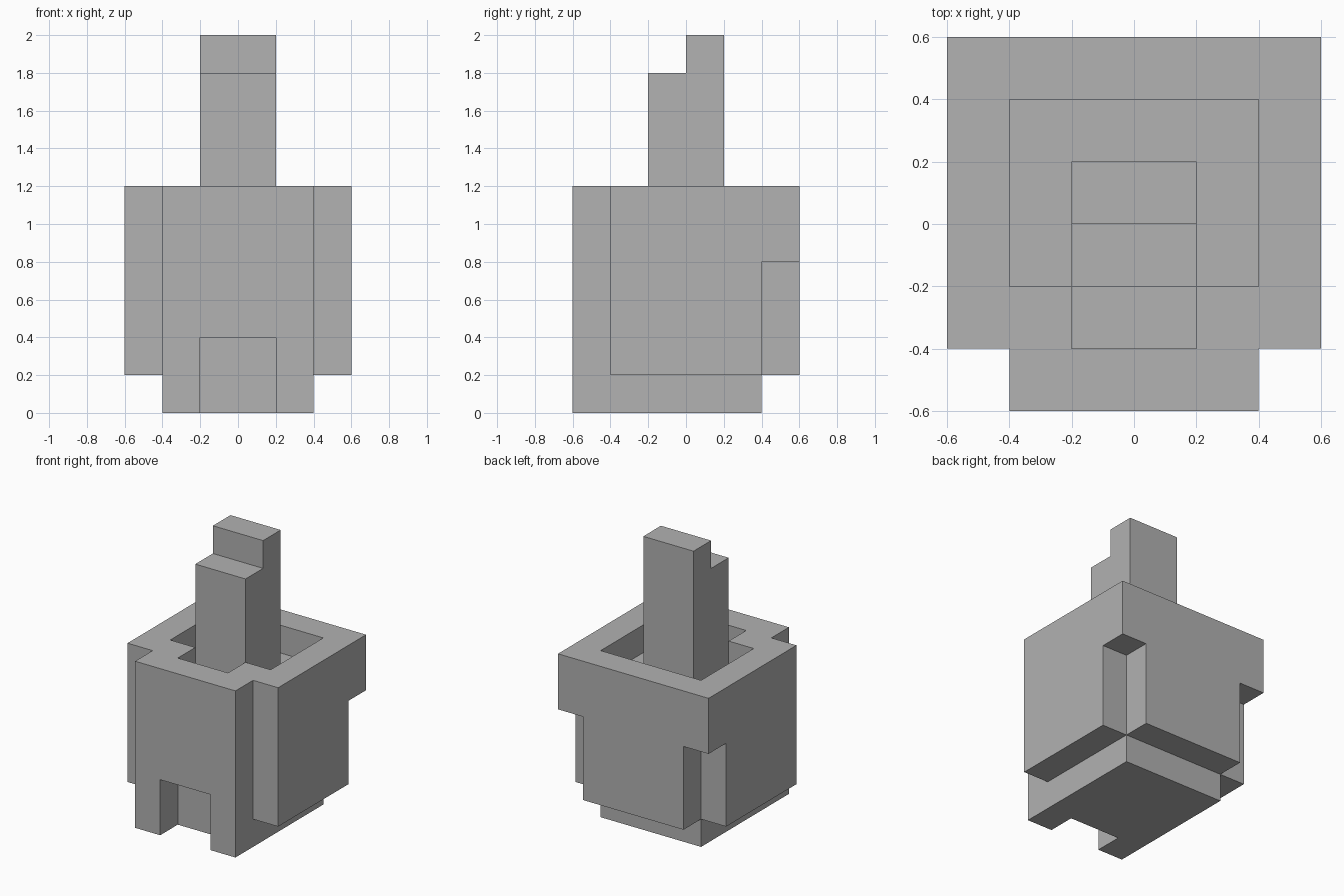
import bpy
import bmesh
from mathutils import Vector

cube = bpy.data.objects.get("Cube")
if cube:
    bpy.data.objects.remove(cube, do_unlink=True)

grey = bpy.data.materials.new("plain grey")
grey.use_nodes = True
shade = (0.445, 0.445, 0.445, 1)
grey.diffuse_color = shade
grey.node_tree.nodes["Principled BSDF"].inputs["Base Color"].default_value = shade


def add_object(name, bm):
    bmesh.ops.recalc_face_normals(bm, faces=bm.faces)
    mesh = bpy.data.meshes.new(name)
    bm.to_mesh(mesh)
    bm.free()
    mesh.materials.append(grey)
    obj = bpy.data.objects.new(name, mesh)
    bpy.context.collection.objects.link(obj)
    return obj


def box(name, low, high):
    """Axis-aligned block between two corners."""
    low, high = Vector(low), Vector(high)
    bm = bmesh.new()
    bmesh.ops.create_cube(bm, size=1)
    bmesh.ops.scale(bm, vec=high - low, verts=bm.verts)
    bmesh.ops.translate(bm, vec=(low + high) / 2, verts=bm.verts)
    return add_object(name, bm)


def combine(target, tool, operation):
    """Apply a boolean and discard the tool block."""
    mod = target.modifiers.new(operation.lower(), "BOOLEAN")
    mod.operation = operation
    mod.solver = "EXACT"
    mod.object = tool
    bpy.context.view_layer.objects.active = target
    bpy.ops.object.modifier_apply(modifier=mod.name)
    bpy.data.objects.remove(tool, do_unlink=True)


# Main block, joined with the narrower core that forms the base and front
body = box("body", (-0.6, -0.4, 0.2), (0.6, 0.6, 1.2))
combine(body, box("core", (-0.4, -0.6, 0), (0.4, 0.4, 1.2)), "UNION")

# Notches in both lower rear corners
for side in (-1, 1):
    inner, outer = sorted((side * 0.4, side * 0.8))
    combine(body, box("notch", (inner, 0.4, 0), (outer, 0.8, 0.8)), "DIFFERENCE")

# Doorway in the front
combine(body, box("doorway", (-0.2, -0.8, -0.2), (0.2, -0.4, 0.4)), "DIFFERENCE")

# T-shaped recess in the top
combine(body, box("recess", (-0.4, -0.2, 1.0), (0.4, 0.4, 1.4)), "DIFFERENCE")
combine(body, box("recess_front", (-0.2, -0.4, 1.0), (0.2, 0, 1.4)), "DIFFERENCE")

# Stepped post standing in the recess, extruded from its side profile
profile = [(-0.2, 1), (0.2, 1), (0.2, 2), (0, 2), (0, 1.8), (-0.2, 1.8)]
bm = bmesh.new()
face = bm.faces.new([bm.verts.new((-0.2, y, z)) for y, z in profile])
result = bmesh.ops.extrude_face_region(bm, geom=[face], use_keep_orig=True)
moved = [v for v in result["geom"] if isinstance(v, bmesh.types.BMVert)]
bmesh.ops.translate(bm, vec=(0.4, 0, 0), verts=moved)
add_object("post", bm)
